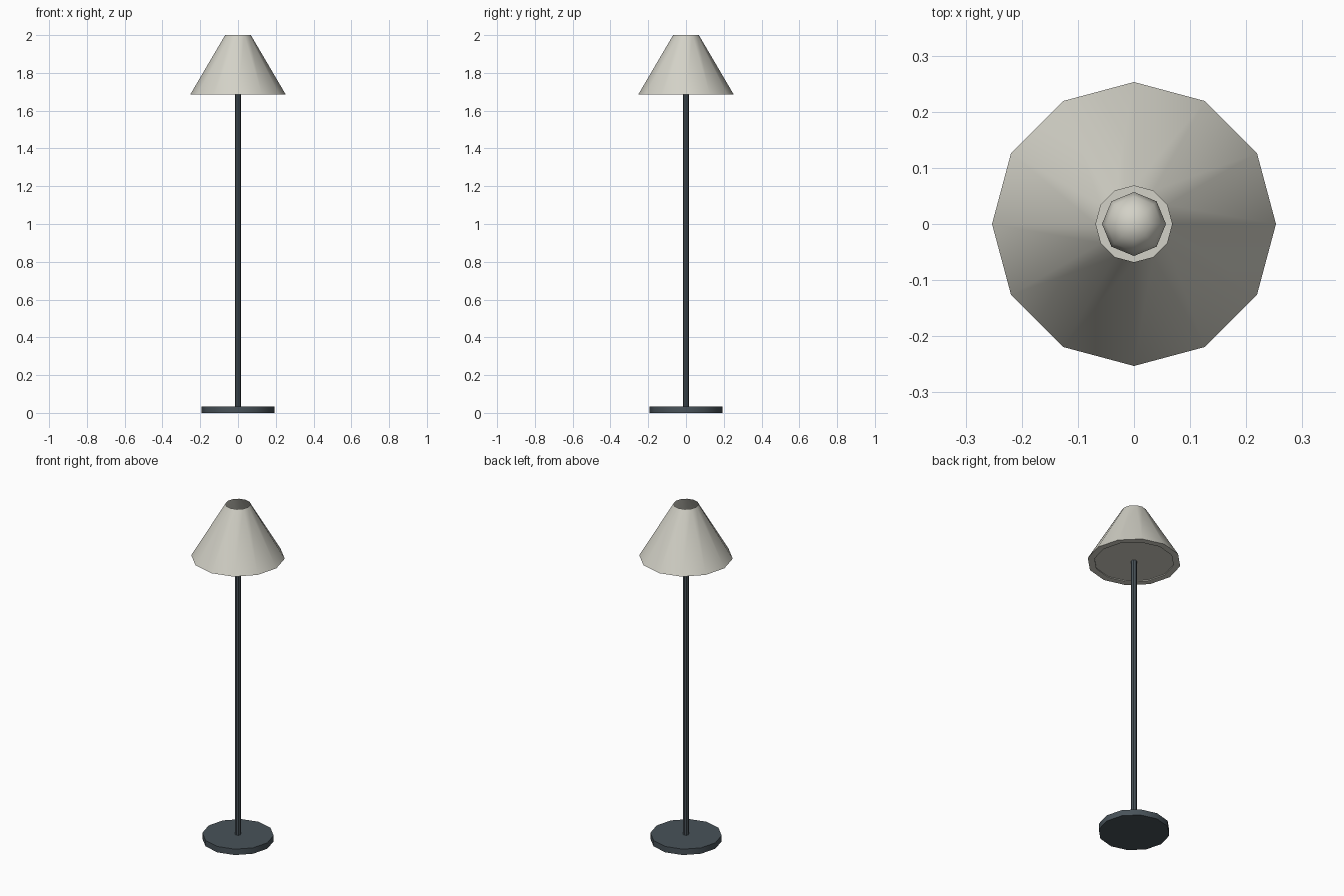
import bpy, bmesh, math

if "Cube" in bpy.data.objects:
    bpy.data.objects.remove(bpy.data.objects["Cube"])


def material(name, rgb):
    m = bpy.data.materials.new(name)
    m.diffuse_color = (*rgb, 1)
    m.use_nodes = True
    m.node_tree.nodes["Principled BSDF"].inputs["Base Color"].default_value = m.diffuse_color
    return m


DARK = material("dark_metal", (0.065, 0.085, 0.1))
CREAM = material("cream", (0.65, 0.64, 0.57))


def finish(obj, name, mat, angle=40):
    obj.name = obj.data.name = name
    obj.data.materials.append(mat)
    bpy.ops.object.select_all(action='DESELECT')
    obj.select_set(True)
    bpy.context.view_layer.objects.active = obj
    bpy.ops.object.shade_smooth_by_angle(angle=math.radians(angle))
    return obj


def lathe(name, profile, sides, mat, cap_start=False, cap_end=False):
    """Turn a (radius, z) profile round the z axis, first vertex on +x."""
    bm = bmesh.new()
    rings = [[bm.verts.new((r * math.cos(math.tau * i / sides),
                            r * math.sin(math.tau * i / sides), z))
              for i in range(sides)] for r, z in profile]
    for a, b in zip(rings, rings[1:]):
        for i in range(sides):
            j = (i + 1) % sides
            bm.faces.new((a[i], a[j], b[j], b[i]))
    if cap_start:
        bm.faces.new(rings[0][::-1])
    if cap_end:
        bm.faces.new(rings[-1])
    me = bpy.data.meshes.new(name)
    bm.to_mesh(me)
    bm.free()
    obj = bpy.data.objects.new(name, me)
    bpy.context.collection.objects.link(obj)
    return finish(obj, name, mat)


# Base disc and pole
lathe("base", [(0.193, 0), (0.193, 0.035)], 12, DARK, True, True)
lathe("pole", [(0.016, 0.03), (0.016, 1.76)], 8, DARK, True, True)

# Open-topped shade with a flat rim round its slightly recessed floor
lathe("shade", [(0.216, 1.69), (0.216, 1.685), (0.253, 1.685), (0.068, 2.0)],
      12, CREAM, cap_start=True)

# Bulb inside the shade
bpy.ops.mesh.primitive_uv_sphere_add(segments=8, ring_count=6, radius=0.057,
                                     location=(0, 0, 1.8))
finish(bpy.context.object, "bulb", CREAM, 60)
